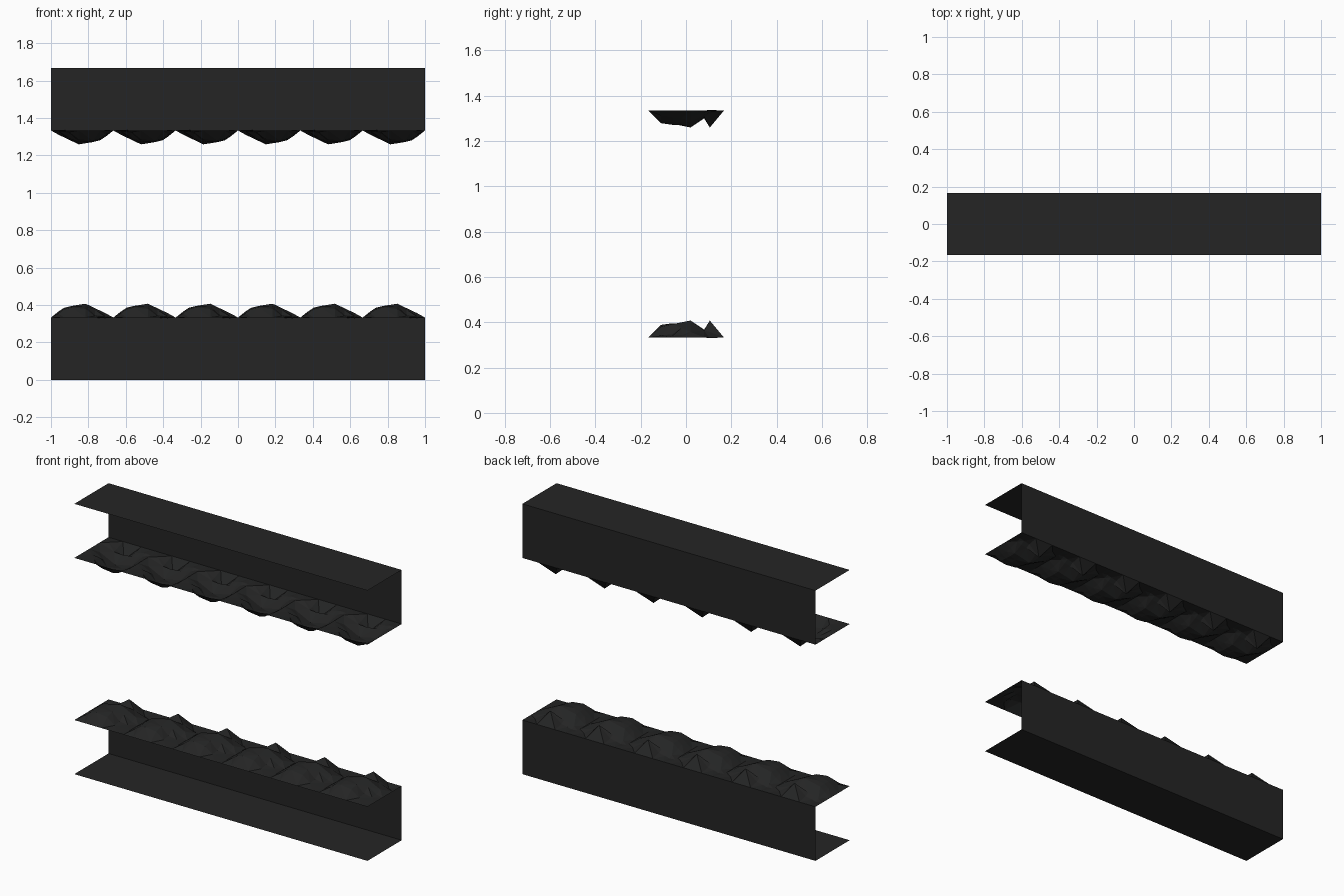
import bpy, math
from mathutils import Matrix

if "Cube" in bpy.data.objects:
    bpy.data.objects.remove(bpy.data.objects["Cube"])

CELL = 1 / 3          # one module is a third of a unit in every direction
H = CELL / 2
COUNT = 6


def material(name, rgb):
    m = bpy.data.materials.new(name)
    m.diffuse_color = (*rgb, 1)
    m.use_nodes = True
    m.node_tree.nodes["Principled BSDF"].inputs["Base Color"].default_value = m.diffuse_color
    return m


panel_mat = material("charcoal panel", (0.018, 0.018, 0.018))
rock_mat = material("charcoal rock", (0.0175, 0.018, 0.018))

# One rocky module: grid lines and heights (thousandths of a unit)
XS = [0, .04, .07, .11, .185, .235, .29, CELL]
YS = [-H, -.11, -.06, -.02, .02, .08, .105, H]
ROCK = [
    [0, 0, 0, 0, 0, 0, 0, 0],
    [0, 22, 44, 55, 46, 8, 4, 0],
    [0, 30, 50, 62, 58, 14, 6, 0],
    [0, 32, 52, 62, 66, 42, 10, 0],
    [0, 26, 50, 58, 74, 50, 24, 0],
    [0, 8, 20, 26, 34, 30, 12, 0],
    [0, -3, 4, 12, 74, 24, -4, 0],
    [0, 0, 0, 0, 0, 0, 0, 0],
]


def make(name, verts, faces, mat, matrix):
    me = bpy.data.meshes.new(name)
    me.from_pydata(verts, [], faces)
    me.materials.append(mat)
    me.transform(matrix)
    me.update()
    ob = bpy.data.objects.new(name, me)
    bpy.context.collection.objects.link(ob)
    return ob


def beam(prefix, matrix):
    # Open channel: flat floor and back wall, front and ends left open
    verts, faces = [], []
    for i in range(COUNT + 1):
        x = -1 + i * CELL
        verts += [(x, -H, 0), (x, H, 0), (x, H, CELL)]
    for i in range(COUNT):
        a, b = 3 * i, 3 * i + 3
        faces += [(a + 1, a, b, b + 1), (a + 2, a + 1, b + 1, b + 2)]
    make(prefix + "_channel", verts, faces, panel_mat, matrix)

    # Rocky sheet repeated along the channel, split into facets
    verts, faces = [], []
    n = len(XS)
    for c in range(COUNT):
        base = len(verts)
        verts += [(-1 + c * CELL + x, y, CELL + ROCK[j][i] / 1000)
                  for j, y in enumerate(YS) for i, x in enumerate(XS)]
        for j in range(n - 1):
            for i in range(n - 1):
                p = base + j * n + i
                q = [p, p + 1, p + n + 1, p + n]
                if (i + j) % 2:
                    q = q[1:] + q[:1]
                faces += [(q[0], q[1], q[2]), (q[0], q[2], q[3])]
    make(prefix + "_rock_sheet", verts, faces, rock_mat, matrix)


# Lower beam, and the same beam turned over as the ceiling
beam("lower", Matrix.Identity(4))
beam("upper", Matrix.Translation((0, 0, 5 * CELL)) @ Matrix.Rotation(math.pi, 4, 'Y'))
